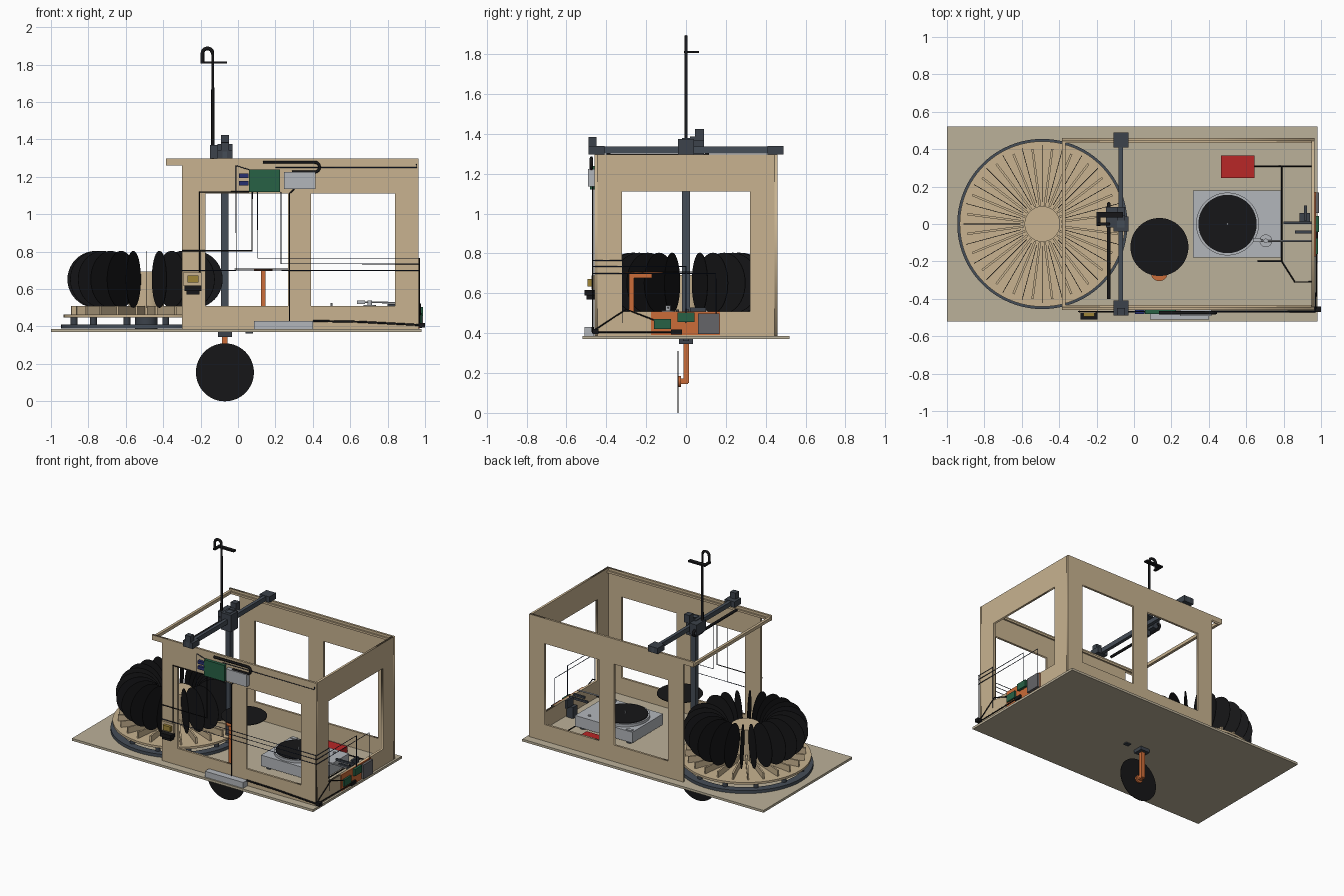
import bpy, math
from math import sin, cos, pi, radians
from mathutils import Matrix

if "Cube" in bpy.data.objects:
    bpy.data.objects.remove(bpy.data.objects["Cube"])

MATS = {}
COL = dict(wood=(.58, .45, .28), board=(.50, .44, .32), dark=(.045, .055, .07), black=(.008, .008, .009),
           rail=(.06, .075, .095), orange=(.60, .15, .04), green=(.02, .12, .06), silver=(.45, .47, .50),
           grey=(.13, .13, .14), red=(.48, .02, .02), blue=(.02, .03, .16), gold=(.35, .24, .04), navy=(.015, .025, .06))


def paint(ob, name, col):
    ob.name = name
    if col not in MATS:
        m = bpy.data.materials.new(col)
        m.diffuse_color = (*COL[col], 1)
        m.use_nodes = True
        m.node_tree.nodes["Principled BSDF"].inputs["Base Color"].default_value = m.diffuse_color
        MATS[col] = m
    ob.data.materials.clear()
    ob.data.materials.append(MATS[col])
    return ob


def box(name, col, x0, x1, y0, y1, z0, z1):
    bpy.ops.mesh.primitive_cube_add(size=1)
    ob = bpy.context.object
    ob.data.transform(Matrix.Translation(((x0 + x1) / 2, (y0 + y1) / 2, (z0 + z1) / 2))
                      @ Matrix.Diagonal((x1 - x0, y1 - y0, z1 - z0, 1)))
    return paint(ob, name, col)


def cyl(name, col, c, r, h, rot=(0, 0, 0), n=48):
    bpy.ops.mesh.primitive_cylinder_add(vertices=n, radius=r, depth=h, location=c, rotation=rot)
    bpy.ops.object.shade_smooth_by_angle()
    return paint(bpy.context.object, name, col)


def curve_mesh(name, col, loops, dim, closed, bevel=0, extrude=0, matrix=None):
    cu = bpy.data.curves.new(name, 'CURVE')
    cu.dimensions = dim
    if dim == '2D':
        cu.fill_mode = 'BOTH'
    else:
        cu.use_fill_caps = True
    cu.bevel_depth, cu.bevel_resolution, cu.extrude = bevel, 1, extrude
    for pts in loops:
        sp = cu.splines.new('POLY')
        sp.points.add(len(pts) - 1)
        for p, q in zip(sp.points, pts):
            p.co = (*q, 1) if len(q) == 3 else (*q, 0, 1)
        sp.use_cyclic_u = closed
    ob = bpy.data.objects.new(name, cu)
    bpy.context.collection.objects.link(ob)
    if matrix:
        ob.matrix_world = matrix
    bpy.ops.object.select_all(action='DESELECT')
    ob.select_set(True)
    bpy.context.view_layer.objects.active = ob
    bpy.ops.object.convert(target='MESH')
    return paint(bpy.context.object, name, col)


def panel(name, loops, matrix):
    return curve_mesh(name, 'wood', loops, '2D', True, extrude=.008, matrix=matrix)


def wire(name, pts, r=.0025, col='navy'):
    return curve_mesh(name, col, [pts], '3D', False, bevel=r)


def rect(a, b, c, d):
    return [(a, c), (b, c), (b, d), (a, d)]


# base board and cabinet walls with windows
box('base_board', 'board', -1, .98, -.52, .52, .37, .387)
side = [(-.3, .387), (.965, .387), (.965, 1.297), (-.385, 1.297), (-.385, 1.26), (-.3, 1.26)]
holes = [rect(-.175, .267, .51, 1.11), rect(.39, .84, .51, 1.11)]
upright = Matrix.Rotation(pi / 2, 4, 'X')
for n, y in (('front_wall', -.452), ('back_wall', .452)):
    panel(n, [side] + holes, Matrix.Translation((0, y, 0)) @ upright)
panel('right_wall', [rect(-.445, .445, .387, 1.297), rect(-.32, .32, .51, 1.11)],
      Matrix.Translation((.957, 0, 0)) @ Matrix.Rotation(pi / 2, 4, 'Z') @ upright)
box('front_cross_bar', 'wood', -.385, -.365, -.444, .444, 1.262, 1.285)
for s in (-1, 1):
    box('inner_rail', 'wood', -.37, .95, s * .438 - .006, s * .438 + .006, 1.265, 1.28)

# carousel: ring, rollers, disc, post, dividers and records
CX = -.49
circle = lambda r: [(r * cos(i * pi / 48), r * sin(i * pi / 48)) for i in range(96)]
curve_mesh('carousel_ring', 'rail', [circle(.455), circle(.40)], '2D', True, extrude=.011,
           matrix=Matrix.Translation((CX, 0, .4)))
for i in range(12):
    a = radians(15 + 30 * i)
    cyl('roller', 'dark', (CX + .40 * cos(a), .40 * sin(a), .43), .018, .042, n=16)
cyl('carousel_hub', 'dark', (CX, 0, .418), .06, .064)
cyl('carousel_disc', 'wood', (CX, 0, .457), .442, .016, n=96)
cyl('carousel_post', 'wood', (CX, 0, .578), .095, .23)
for i in range(24):
    a = radians(15 * i + 7.5)
    f = box('divider', 'wood', .10, .405, -.006, .006, .464, .51)
    f.matrix_world = Matrix.Translation((CX, 0, 0)) @ Matrix.Rotation(a, 4, 'Z')
    if i:
        b = radians(15 * i)
        cyl('stored_record', 'black', (CX + .27 * cos(b), .27 * sin(b), .652), .152, .003, (pi / 2, 0, b), 40)

# gantry rail, mast and motors
MX = -.07
box('gantry_rail', 'rail', MX - .012, MX + .012, -.49, .49, 1.302, 1.336)
for s in (-1, 1):
    box('rail_end_block', 'dark', MX - .04, MX + .04, s * .45 - .04, s * .45 + .04, 1.297, 1.34)
box('rail_motor', 'dark', MX - .022, MX + .022, -.49, -.45, 1.34, 1.385)
box('mast', 'rail', MX - .02, MX + .02, -.02, .02, .387, 1.38)
box('mast_carriage', 'dark', MX - .04, MX + .04, -.04, .04, 1.25, 1.375)
box('mast_motor', 'dark', MX - .022, MX + .022, .045, .09, 1.385, 1.425)
box('mast_motor_mount', 'dark', MX - .022, MX + .022, .02, .09, 1.365, 1.386)
box('mast_foot', 'dark', MX - .038, MX + .038, -.036, .036, .345, .37)
box('base_slot_tab', 'dark', .04, .08, -.015, .015, .362, .37)

# gripper arm holding a record under the board
box('gripper_arm', 'orange', MX - .015, MX + .015, -.012, .015, .15, .345)
box('gripper_foot', 'orange', MX - .014, MX + .014, -.035, .01, .145, .172)
cyl('gripper_pad', 'orange', (MX, -.032, .157), .028, .012, (pi / 2, 0, 0), 24)
cyl('held_record', 'black', (MX, -.04, .155), .155, .003, (pi / 2, 0, 0), 64)

# cable chains
def arc(n, r):
    return [(r * sin(pi * i / n), r * cos(pi * i / n)) for i in range(n + 1)]


wire('mast_chain', [(-.135, 0, 1.28), (-.135, 0, 1.86)]
     + [(-.163 + q, 0, 1.86 + p) for p, q in arc(10, .027)] + [(-.19, 0, 1.81)], .010, 'black')
box('mast_chain_bracket', 'black', -.2, -.06, .035, .065, 1.805, 1.816)
box('mast_chain_link', 'black', -.2, -.18, -.01, .05, 1.805, 1.816)
box('mast_chain_mount', 'dark', -.15, -.09, -.02, .09, 1.29, 1.37)
wire('gantry_chain', [(-.135, -.4, 1.292)] + [(-.135, .09 + p, 1.308 - q) for p, q in arc(8, .018)]
     + [(-.135, -.02, 1.326)], .010, 'black')
wire('front_chain', [(.135, -.475, 1.278)] + [(.41 + p, -.475, 1.252 + q) for p, q in arc(8, .026)]
     + [(.29, -.475, 1.226)], .009, 'black')

# turntable
box('turntable_body', 'silver', .315, .785, -.18, .18, .405, .485)
for x in (.36, .74):
    for y in (-.14, .14):
        cyl('turntable_foot', 'dark', (x, y, .396), .025, .02, n=16)
cyl('platter', 'silver', (.5, 0, .494), .168, .02, n=64)
cyl('playing_record', 'black', (.5, 0, .506), .156, .005, n=64)
cyl('spindle', 'silver', (.5, 0, .515), .005, .02, n=12)
cyl('tonearm_pivot', 'silver', (.705, -.09, .5), .034, .03, n=32)
cyl('tonearm_post', 'silver', (.705, -.09, .525), .012, .03, n=16)
wire('tonearm', [(.64, -.085, .53), (.70, -.09, .53), (.95, -.09, .525)], .005, 'silver')
box('headshell', 'silver', .635, .68, -.095, -.075, .52, .54)
box('power_switch', 'silver', .325, .37, .15, .175, .485, .492)
cyl('speed_knob', 'silver', (.7, .13, .488), .01, .008, n=16)

# tonearm lifter near the right wall
box('lifter_base', 'dark', .885, .94, .01, .06, .387, .47)
box('lifter_post', 'dark', .908, .924, .02, .10, .47, .53)
box('lifter_bar', 'dark', .80, .95, .0, .014, .505, .52)
box('lifter_arm', 'dark', .86, .95, -.05, -.035, .505, .52)
box('red_supply', 'red', .465, .645, .245, .365, .387, .43)

# flipping stand with record
box('flip_column', 'orange', .122, .148, -.285, -.262, .387, .70)
box('flip_arm', 'orange', .122, .148, -.285, -.17, .678, .697)
cyl('flip_cap', 'orange', (.135, -.26, .70), .045, .008, n=32)
cyl('flip_pad', 'orange', (.135, -.165, .70), .05, .008, n=32)
cyl('flip_record', 'black', (.136, -.123, .707), .155, .004, n=64)

# electronics on the right wall
box('electronics_tray', 'orange', .965, .972, -.175, .17, .39, .51)
box('driver_board', 'green', .972, .985, -.16, -.075, .42, .472)
box('control_board', 'green', .972, .99, -.042, .042, .455, .505)
box('power_box', 'grey', .972, .99, .06, .168, .395, .50)
box('relay', 'black', .972, .985, -.075, -.02, .393, .418)
box('corner_plug', 'black', .965, 1.0, -.47, -.44, .395, .42)

# electronics on the front wall
box('main_board', 'green', .06, .225, -.482, -.46, 1.12, 1.24)
for z in (1.195, 1.155):
    box('capacitor_block', 'blue', .005, .055, -.48, -.46, z, z + .022)
box('front_power_box', 'silver', .245, .415, -.492, -.46, 1.135, 1.225)
box('lower_power_box', 'silver', .085, .40, -.51, -.462, .387, .43)
box('sensor_plate', 'wood', -.295, -.195, -.475, -.46, .62, .69)
box('sensor_gold', 'gold', -.27, -.21, -.495, -.47, .635, .672)
box('sensor_base', 'black', -.285, -.195, -.51, -.46, .59, .618)
box('sensor_foot', 'black', -.275, -.205, -.5, -.46, .57, .59)

# wiring
Y = -.468
for pts in ([(.23, 1.12), (.23, .735), (.97, .735)], [(.105, 1.12), (.105, .765), (.965, .765)],
            [(-.01, 1.26), (-.01, .70), (.97, .70)], [(-.01, 1.26), (.07, 1.235)],
            [(-.3, .70), (-.01, .70)], [(.20, 1.25), (.955, 1.25), (.955, 1.27)]):
    wire('signal_wire', [(x, Y, z) for x, z in pts])
for pts in ([(.075, 1.12), (.075, .805), (-.3, .805)], [(.06, 1.12), (-.205, 1.12), (-.205, .67)],
            [(.30, 1.135), (.275, 1.11), (.275, .43)]):
    wire('power_wire', [(x, Y, z) for x, z in pts], .004, 'black')
wire('mains_cable', [(.40, Y, .43), (.65, Y, .425), (.97, Y, .408)], .006, 'black')
for z, y in ((.765, -.32), (.735, 0), (.70, .15)):
    wire('side_wire', [(.965, Y, z), (.972, Y, z), (.972, y, z), (.972, y, .45)])
wire('corner_wire', [(.97, Y, .41), (.975, -.3, .52), (.975, -.12, .45)], .004, 'black')
wire('corner_riser', [(.968, Y, .765), (.968, Y, .40)], .004, 'black')
wire('tray_wire', [(.972, -.46, .405), (.978, -.06, .405)], .004, 'black')
wire('turntable_lead', [(.66, -.2, .395), (.79, -.2, .395), (.86, -.31, .395), (.95, -.31, .395)], .004, 'black')
wire('supply_lead', [(.645, .31, .40), (.79, .31, .40), (.79, -.2, .40)], .004, 'black')
wire('supply_lead_back', [(.645, .31, .40), (.95, .31, .40)], .004, 'black')
